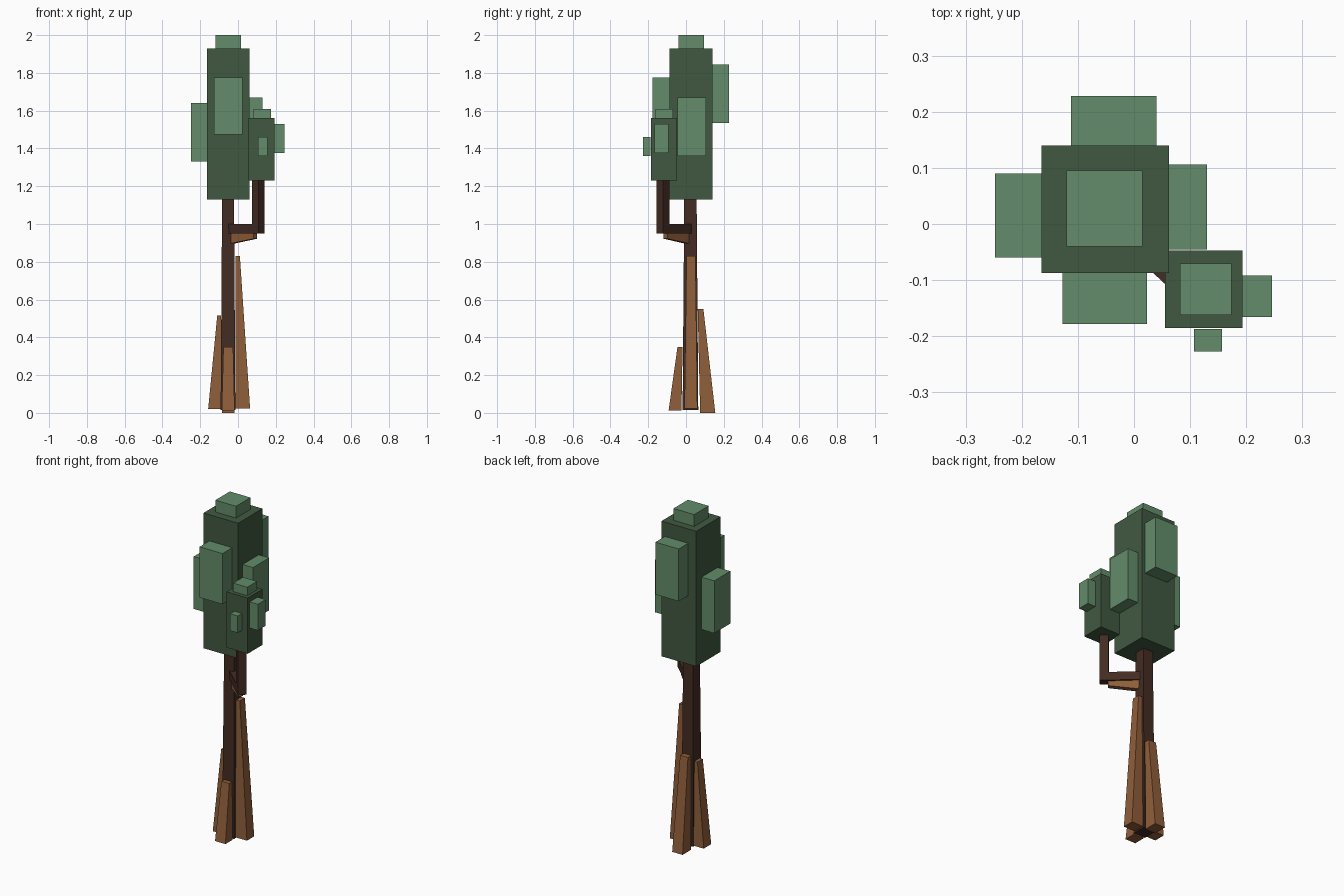
import bpy
from mathutils import Vector

if "Cube" in bpy.data.objects:
    bpy.data.objects.remove(bpy.data.objects["Cube"])


def material(name, rgb):
    m = bpy.data.materials.new(name)
    m.diffuse_color = (*rgb, 1)
    m.use_nodes = True
    m.node_tree.nodes["Principled BSDF"].inputs["Base Color"].default_value = m.diffuse_color
    return m


DARK_GREEN = material("dark green", (0.053, 0.098, 0.053))
LEAF_GREEN = material("leaf green", (0.125, 0.265, 0.143))
DARK_BROWN = material("dark brown", (0.056, 0.025, 0.016))
LIGHT_BROWN = material("light brown", (0.275, 0.112, 0.042))


def hexa(name, a, b, mat):
    """Six-sided solid joining two matching four-point rings."""
    faces = [(3, 2, 1, 0), (4, 5, 6, 7)]
    faces += [(i, (i + 1) % 4, (i + 1) % 4 + 4, i + 4) for i in range(4)]
    mesh = bpy.data.meshes.new(name)
    mesh.from_pydata([tuple(p) for p in a + b], [], faces)
    mesh.materials.append(mat)
    obj = bpy.data.objects.new(name, mesh)
    bpy.context.collection.objects.link(obj)
    return obj


def rect(x0, x1, y0, y1, z):
    return [(x0, y0, z), (x1, y0, z), (x1, y1, z), (x0, y1, z)]


def box(name, x, y, z, mat):
    return hexa(name, rect(*x, *y, z[0]), rect(*x, *y, z[1]), mat)


# Tapered trunk
hexa("trunk", rect(-0.092, -0.014, -0.018, 0.065, 0.015),
     rect(-0.084, -0.021, -0.009, 0.056, 1.17), DARK_BROWN)

# Buttress roots: bottom rectangle and height, top rectangle and height
roots = {
    "left_root": ((-0.158, -0.090, -0.010, 0.060, 0.02), (-0.110, -0.090, 0.000, 0.050, 0.515)),
    "right_root": ((-0.012, 0.064, -0.008, 0.060, 0.022), (-0.014, 0.010, 0.003, 0.050, 0.83)),
    "front_root": ((-0.086, -0.018, -0.092, -0.024, 0.012), (-0.077, -0.026, -0.045, -0.018, 0.35)),
    "back_root": ((-0.086, -0.018, 0.075, 0.155, 0.0), (-0.077, -0.026, 0.062, 0.092, 0.55)),
}
for name, (low, high) in roots.items():
    hexa(name, rect(*low), rect(*high), LIGHT_BROWN)

# Diagonal side branch, running from the trunk centre to the small crown
start = Vector((-0.052, 0.025, 0))
tip = Vector((0.107, -0.122, 0))
along = (tip - start).normalized()
side = Vector((-along.y, along.x, 0))
up = Vector((0, 0, 1))


def section(c, half, z0, z1):
    return [c - side * half + up * z0, c + side * half + up * z0,
            c + side * half + up * z1, c - side * half + up * z1]


H = 0.024
hexa("branch_arm", section(start, H, 0.95, 1.0),
     section(tip + along * H, H, 0.95, 1.0), DARK_BROWN)
hexa("branch_upright", section(tip - along * H, H, 0.99, 1.25),
     section(tip + along * H, H, 0.99, 1.25), DARK_BROWN)
hexa("branch_brace", section(start + along * 0.02, 0.016, 0.895, 0.952),
     section(start + along * 0.196, 0.014, 0.922, 0.952), LIGHT_BROWN)

# Main crown with leaf clumps
box("main_crown", (-0.165, 0.062), (-0.087, 0.14), (1.13, 1.93), DARK_GREEN)
box("main_top_clump", (-0.12, 0.015), (-0.04, 0.095), (1.91, 2.0), LEAF_GREEN)
box("main_left_clump", (-0.248, -0.155), (-0.06, 0.09), (1.33, 1.64), LEAF_GREEN)
box("main_right_clump", (0.052, 0.13), (-0.045, 0.106), (1.36, 1.67), LEAF_GREEN)
box("main_front_clump", (-0.127, 0.023), (-0.178, -0.077), (1.475, 1.775), LEAF_GREEN)
box("main_back_clump", (-0.112, 0.04), (0.13, 0.228), (1.535, 1.845), LEAF_GREEN)

# Small crown with leaf clumps
box("small_crown", (0.055, 0.193), (-0.185, -0.047), (1.23, 1.56), DARK_GREEN)
box("small_top_clump", (0.082, 0.174), (-0.162, -0.07), (1.55, 1.61), LEAF_GREEN)
box("small_right_clump", (0.183, 0.246), (-0.166, -0.092), (1.375, 1.53), LEAF_GREEN)
box("small_front_clump", (0.107, 0.157), (-0.227, -0.187), (1.36, 1.46), LEAF_GREEN)
